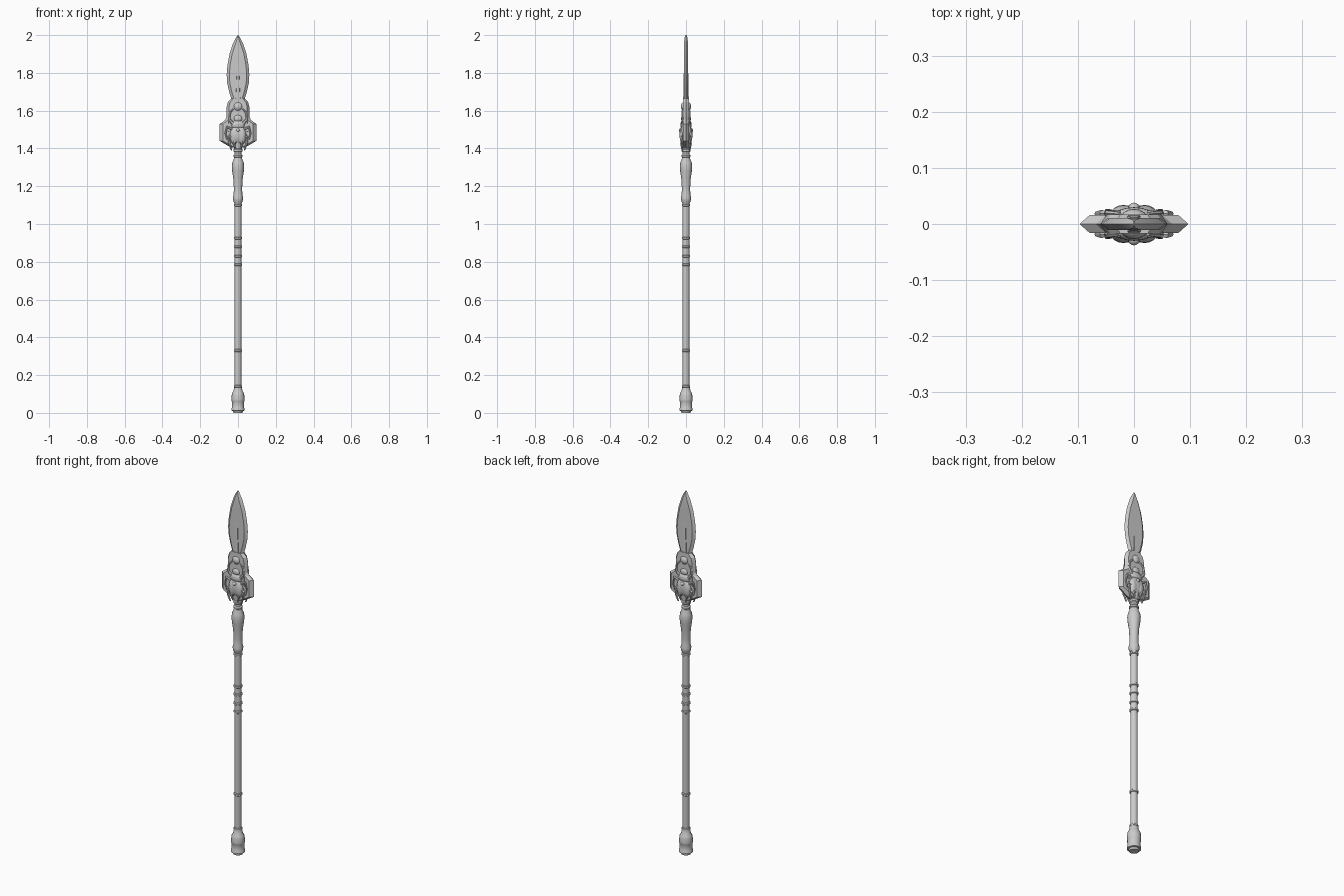
import bpy, bmesh, math
from mathutils import Vector


def finish(name, bm, angle=35):
    bmesh.ops.recalc_face_normals(bm, faces=bm.faces)
    me = bpy.data.meshes.new(name)
    bm.to_mesh(me)
    bm.free()
    ob = bpy.data.objects.new(name, me)
    bpy.context.collection.objects.link(ob)
    bpy.ops.object.select_all(action='DESELECT')
    ob.select_set(True)
    bpy.context.view_layer.objects.active = ob
    bpy.ops.object.shade_smooth_by_angle(angle=math.radians(angle))
    return ob


def skin(bm, rings):
    rows = [[bm.verts.new(p) for p in r] for r in rings]
    n = len(rows[0])
    for a, b in zip(rows, rows[1:]):
        for i in range(n):
            bm.faces.new((a[i], a[(i + 1) % n], b[(i + 1) % n], b[i]))
    bm.faces.new(rows[0])
    bm.faces.new(rows[-1])


def lathe(name, profile, n=16):
    bm = bmesh.new()
    skin(bm, [[(r * math.cos(2 * math.pi * i / n), r * math.sin(2 * math.pi * i / n), z)
               for i in range(n)] for r, z in profile])
    return finish(name, bm)


def plate(name, profile, t, bevel):
    # flat body with a hexagonal section: sharp edges, bevels, flat faces
    bm = bmesh.new()
    rings = []
    for w, z in profile:
        wi = max(w - bevel, w * 0.3)
        th = t * min(1, 0.3 + w / 0.03)
        rings.append([(-w, 0, z), (-wi, -th, z), (wi, -th, z),
                      (w, 0, z), (wi, th, z), (-wi, th, z)])
    skin(bm, rings)
    return finish(name, bm, 20)


def ellipsoids(name, items):
    # items: (x, y, z, rx, ry, rz), repeated on front and back
    bm = bmesh.new()
    for x, y, z, rx, ry, rz in items:
        for s in (-1, 1):
            r = bmesh.ops.create_uvsphere(bm, u_segments=16, v_segments=10, radius=1)
            for v in r['verts']:
                v.co = Vector((x + v.co.x * rx, s * y + v.co.y * ry, z + v.co.z * rz))
    return finish(name, bm)


def limb(name, pts, r):
    # tapered tube copied to left/right and front/back
    bm = bmesh.new()
    for sx in (-1, 1):
        for sy in (-1, 1):
            rings = []
            for k, p in enumerate(pts):
                a, b = Vector(pts[max(k - 1, 0)]), Vector(pts[min(k + 1, len(pts) - 1)])
                t = (b - a).normalized()
                u = t.cross(Vector((0, 1, 0))).normalized()
                v = t.cross(u)
                rad = r * (1 - 0.6 * k / (len(pts) - 1))
                ring = [Vector(p) + rad * (u * math.cos(q * math.pi / 3) + v * math.sin(q * math.pi / 3))
                        for q in range(6)]
                rings.append([(sx * c.x, sy * c.y, c.z) for c in ring])
            skin(bm, rings)
    return finish(name, bm, 50)


# Shaft and its bands
lathe("shaft", [(0.018, 0.1), (0.018, 1.14)])
for z in (0.14, 0.33, 0.785, 0.83, 0.88, 0.925, 1.10):
    lathe("shaft_band", [(0.018, z - 0.007), (0.022, z - 0.004),
                         (0.022, z + 0.004), (0.018, z + 0.007)])

# Butt cap
lathe("butt_cap", [(0.024, 0.0), (0.026, 0.01), (0.035, 0.012), (0.035, 0.022), (0.032, 0.028),
                   (0.033, 0.06), (0.035, 0.064), (0.035, 0.072), (0.034, 0.09),
                   (0.031, 0.105), (0.024, 0.115), (0.021, 0.135)])

# Flared collar and neck
lathe("upper_collar", [(0.019, 1.11), (0.026, 1.125), (0.027, 1.14), (0.023, 1.155),
                       (0.022, 1.19), (0.025, 1.24), (0.031, 1.28), (0.033, 1.305),
                       (0.030, 1.325), (0.022, 1.345), (0.020, 1.355)])
lathe("neck", [(0.019, 1.35), (0.024, 1.355), (0.024, 1.363), (0.019, 1.37), (0.019, 1.38),
               (0.024, 1.385), (0.024, 1.395), (0.020, 1.40), (0.020, 1.415), (0.024, 1.43),
               (0.022, 1.46)])

# Blade and its raised central rib
plate("blade", [(0.045, 1.50), (0.050, 1.60), (0.037, 1.645), (0.038, 1.67), (0.047, 1.70),
                (0.057, 1.745), (0.060, 1.79), (0.056, 1.84), (0.045, 1.90),
                (0.027, 1.955), (0.012, 1.985), (0.001, 2.0)], 0.011, 0.014)
plate("blade_rib", [(0.020, 1.55), (0.016, 1.66), (0.012, 1.75), (0.010, 1.83), (0.003, 1.875)],
      0.018, 0.005)

# Blade socket and winged guard
plate("blade_socket", [(0.025, 1.415), (0.055, 1.45), (0.062, 1.50), (0.060, 1.56),
                       (0.060, 1.62), (0.054, 1.645), (0.036, 1.665)], 0.017, 0.012)
plate("winged_guard", [(0.035, 1.405), (0.060, 1.418), (0.097, 1.44), (0.097, 1.53),
                       (0.068, 1.55), (0.060, 1.57)], 0.016, 0.018)

# Beetle ornament on both faces
ellipsoids("beetle_body", [(0, 0.012, 1.475, 0.043, 0.022, 0.052),
                           (0, 0.012, 1.525, 0.038, 0.018, 0.026),
                           (0, 0.012, 1.558, 0.023, 0.014, 0.02)])
ellipsoids("beetle_wing_cases", [(s * 0.019, 0.014, 1.468, 0.024, 0.020, 0.048) for s in (-1, 1)])
ellipsoids("beetle_gem", [(0, 0.028, 1.497, 0.010, 0.010, 0.010)])
ellipsoids("sun_ball", [(0, 0.004, 1.622, 0.027, 0.023, 0.026)])

# Beetle legs
limb("front_leg", [(0.025, 0.016, 1.53), (0.047, 0.019, 1.555), (0.043, 0.019, 1.59),
                   (0.025, 0.018, 1.61)], 0.009)
limb("middle_leg", [(0.03, 0.016, 1.50), (0.058, 0.019, 1.515), (0.066, 0.018, 1.48),
                    (0.058, 0.018, 1.445)], 0.008)
limb("hind_leg", [(0.03, 0.016, 1.47), (0.048, 0.02, 1.46), (0.046, 0.022, 1.425),
                  (0.034, 0.018, 1.39)], 0.009)
limb("tail_claw", [(0.012, 0.02, 1.45), (0.022, 0.026, 1.425), (0.014, 0.022, 1.40)], 0.009)
